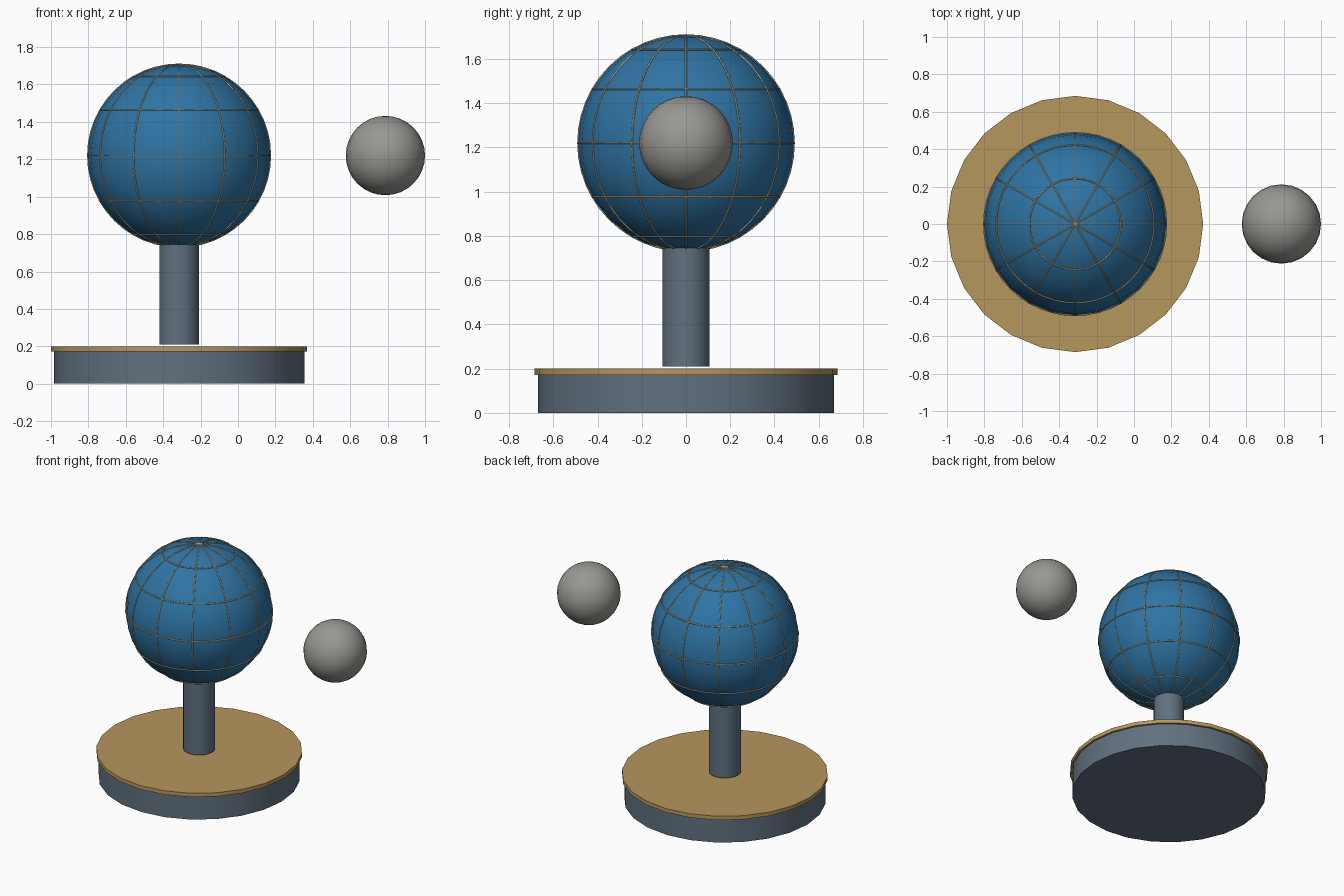
import bpy, math

if "Cube" in bpy.data.objects:
    bpy.data.objects.remove(bpy.data.objects["Cube"])

CX, CZ = -0.315, 1.22      # globe axis and centre height
R = 0.488                  # globe radius
WIRE = 0.004               # thickness radius of the grid lines


def material(name, rgb):
    m = bpy.data.materials.new(name)
    m.diffuse_color = (*rgb, 1)
    m.use_nodes = True
    m.node_tree.nodes["Principled BSDF"].inputs["Base Color"].default_value = m.diffuse_color
    return m


slate = material("slate", (0.12, 0.165, 0.215))
brass = material("brass", (0.47, 0.31, 0.11))
ocean = material("ocean blue", (0.028, 0.175, 0.37))
stone = material("stone grey", (0.32, 0.31, 0.285))
cream = material("pale line", (0.55, 0.50, 0.33))


def finish(name, mat, angle=40):
    ob = bpy.context.object
    ob.name = name
    ob.data.materials.append(mat)
    bpy.ops.object.shade_smooth_by_angle(angle=math.radians(angle))
    return ob


def cylinder(name, mat, radius, z0, z1, sides=24):
    bpy.ops.mesh.primitive_cylinder_add(vertices=sides, radius=radius, depth=z1 - z0,
                                        location=(CX, 0, (z0 + z1) / 2))
    finish(name, mat)


def ball(name, mat, radius, x):
    bpy.ops.mesh.primitive_uv_sphere_add(segments=24, ring_count=16, radius=radius,
                                         location=(x, 0, CZ))
    finish(name, mat)


def ring(name, radius, z, rotation=(0, 0, 0)):
    bpy.ops.mesh.primitive_torus_add(major_segments=48, minor_segments=6,
                                     major_radius=radius, minor_radius=WIRE,
                                     location=(CX, 0, z), rotation=rotation)
    finish(name, cream, 70)


# Stand: base drum, brass top plate, column
cylinder("base_drum", slate, 0.67, 0, 0.172)
cylinder("base_plate", brass, 0.685, 0.172, 0.2)
cylinder("column", slate, 0.106, 0.21, 0.76)

# Globe and its small companion sphere
ball("globe", ocean, R, CX)
ball("moon", stone, 0.212, 0.788)

# Latitude rings every 30 degrees
for lat in (-60, -30, 0, 30, 60):
    a = math.radians(lat)
    ring(f"latitude_ring_{lat}", R * math.cos(a), CZ + R * math.sin(a))

# Longitude rings every 30 degrees
for lon in range(0, 180, 30):
    ring(f"longitude_ring_{lon}", R, CZ, (math.pi / 2, 0, math.radians(lon)))
